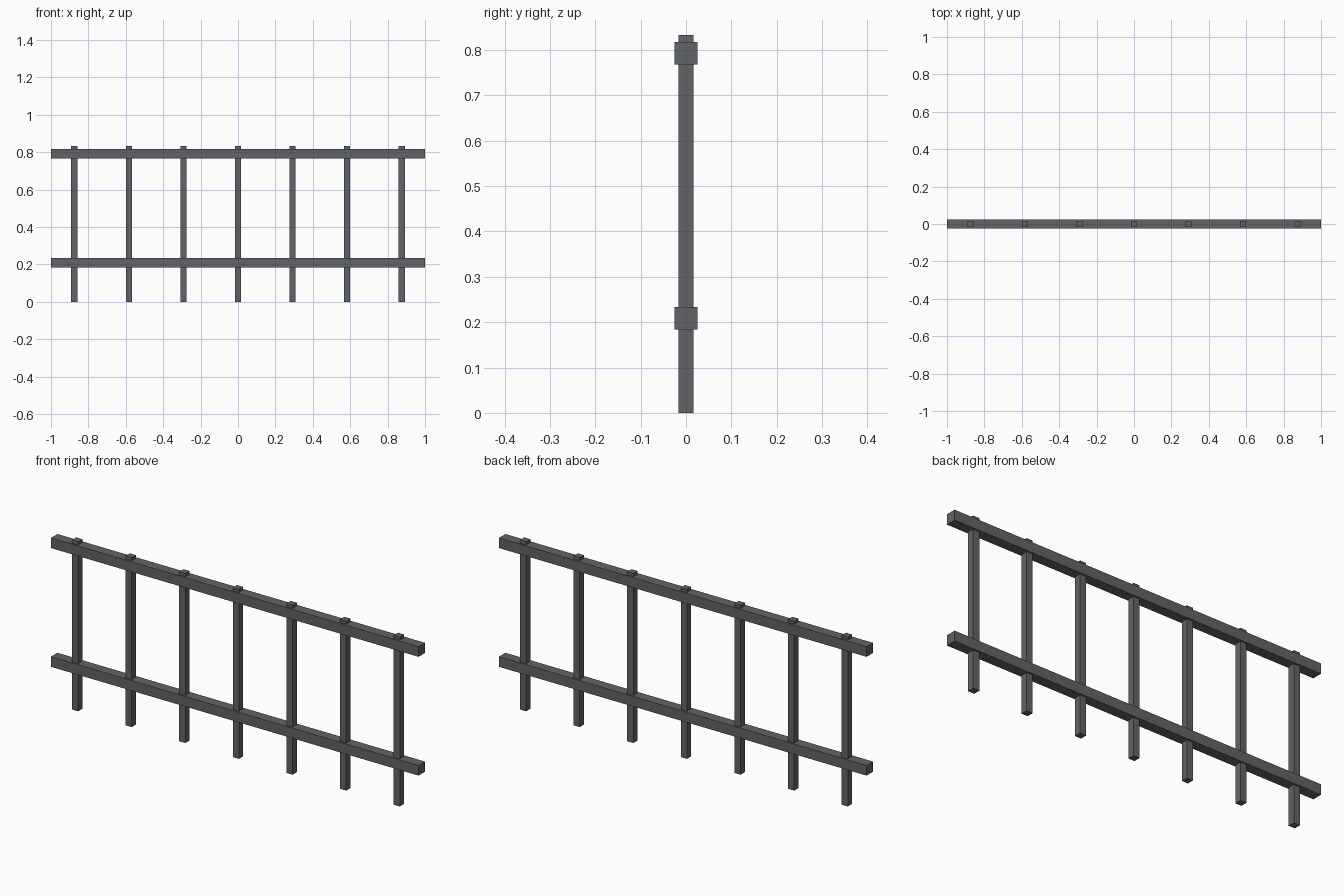
import bpy

if "Cube" in bpy.data.objects:
    bpy.data.objects.remove(bpy.data.objects["Cube"])

# Dark grey metal
metal = bpy.data.materials.new("dark_grey")
metal.diffuse_color = (0.12, 0.127, 0.135, 1)
metal.use_nodes = True
metal.node_tree.nodes["Principled BSDF"].inputs["Base Color"].default_value = metal.diffuse_color


def box(name, center, size):
    bpy.ops.mesh.primitive_cube_add(size=1, location=center)
    obj = bpy.context.object
    obj.name = name
    obj.scale = size
    bpy.ops.object.transform_apply(location=False, rotation=False, scale=True)
    obj.data.materials.append(metal)
    return obj


POST_COUNT = 7
SPACING = 0.2917
POST_W, POST_H = 0.0333, 0.8333
RAIL_W = 0.05

# Vertical posts running through both rails
for i in range(POST_COUNT):
    x = (i - (POST_COUNT - 1) / 2) * SPACING
    box(f"post_{i + 1}", (x, 0, POST_H / 2), (POST_W, POST_W, POST_H))

# Horizontal rails
for name, z in (("lower_rail", 0.209), ("upper_rail", 0.793)):
    box(name, (0, 0, z), (2, RAIL_W, RAIL_W))
